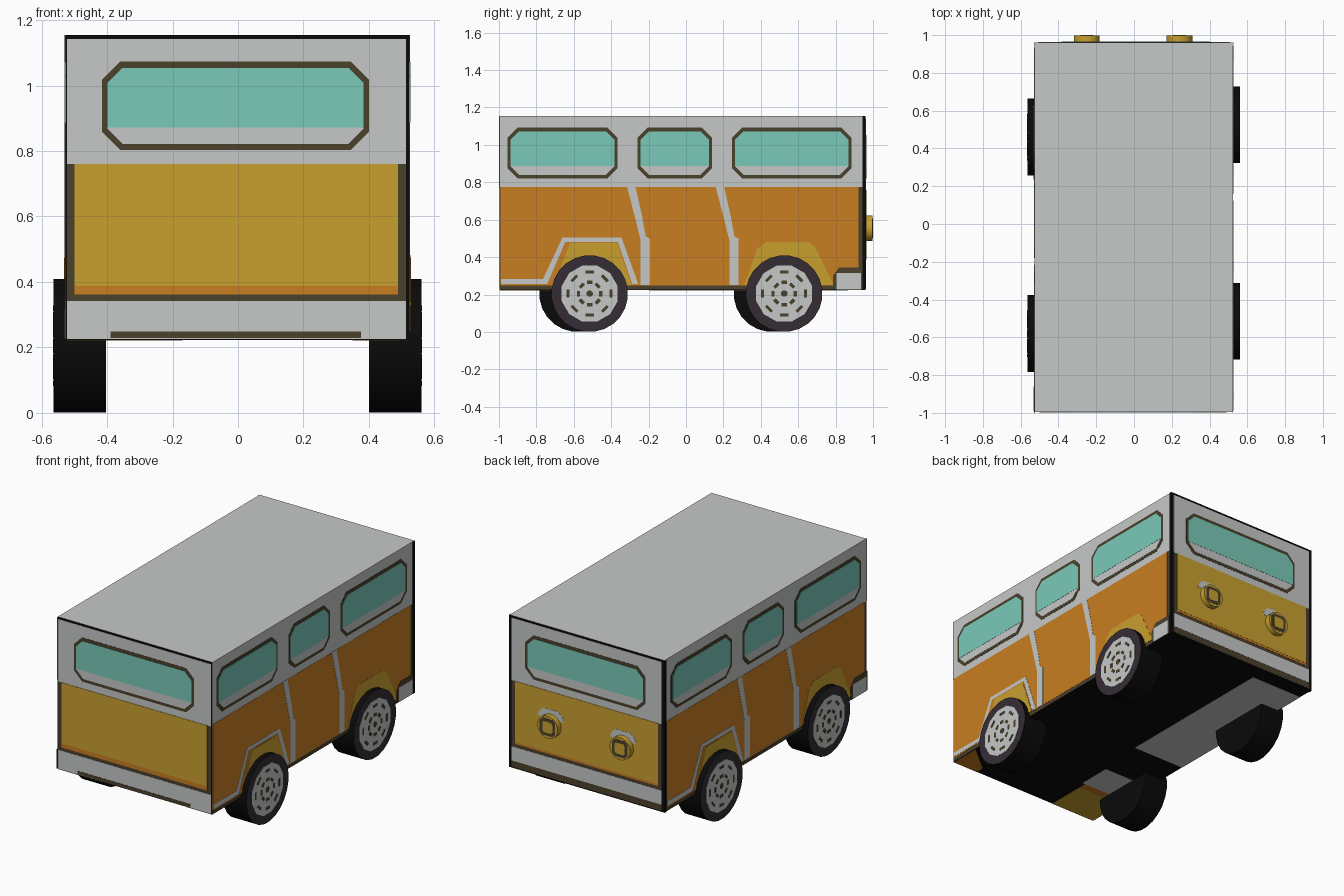
import bpy, bmesh, math
from mathutils import Vector

if "Cube" in bpy.data.objects:
    bpy.data.objects.remove(bpy.data.objects["Cube"])


def material(name, hexa):
    m = bpy.data.materials.new(name)
    lin = [((c / 255 + 0.055) / 1.055) ** 2.4 if c > 10 else c / 255 / 12.92
           for c in bytes.fromhex(hexa)]
    m.diffuse_color = (*lin, 1)
    m.use_nodes = True
    m.node_tree.nodes["Principled BSDF"].inputs["Base Color"].default_value = m.diffuse_color
    return m


GREY = material("pale grey", "c5c9c7")
TEAL = material("teal glass", "7bcaba")
ORANGE = material("orange", "c97e22")
YELLOW = material("mustard", "c9a02f")
BROWN = material("dark brown", "4b412c")
BLACK = material("black", "0a0a0a")
TYRE = material("tyre plum", "352d35")

Z0, Z1 = 0.223, 1.155
STEP = 0.0012

# Each frame maps (across, up, outward) to the world.
# The left side is the right side turned half a turn.
FRAMES = {
    "right": lambda u, v, d: (0.522 + d, u, v),
    "left": lambda u, v, d: (-0.525 - d, -0.055 - u, v),
    "front": lambda u, v, d: (u, -0.994 - d, v),
    "back": lambda u, v, d: (-u, 0.961 + d, v),
    "bottom": lambda u, v, d: (u, v, Z0 - d),
}


def finish(name, bm, mats):
    bmesh.ops.recalc_face_normals(bm, faces=bm.faces)
    me = bpy.data.meshes.new(name)
    bm.to_mesh(me)
    bm.free()
    for m in mats:
        me.materials.append(m)
    ob = bpy.data.objects.new(name, me)
    bpy.context.collection.objects.link(ob)
    return ob


def plate(name, frame, pts, mat, layer=1, base=0.0):
    """Thin prism standing on one side of the body."""
    f = FRAMES[frame]
    bm = bmesh.new()
    lo = [bm.verts.new(f(u, v, base)) for u, v in pts]
    hi = [bm.verts.new(f(u, v, base + layer * STEP)) for u, v in pts]
    bm.faces.new(lo)
    bm.faces.new(hi)
    n = len(pts)
    for i in range(n):
        j = (i + 1) % n
        bm.faces.new((lo[i], lo[j], hi[j], hi[i]))
    return finish(f"{frame}_{name}", bm, [mat])


def rect(u0, u1, v0, v1):
    return [(u0, v0), (u1, v0), (u1, v1), (u0, v1)]


def chamfered(u0, u1, v0, v1, c, cb=None):
    b = c if cb is None else cb
    pts = [(u0, v0 + b), (u0 + b, v0), (u1 - b, v0), (u1, v0 + b),
           (u1, v1 - c), (u1 - c, v1), (u0 + c, v1), (u0, v1 - c)]
    return list(dict.fromkeys(pts))


def disc(u, v, r, n):
    return [(u + r * math.cos((i + 0.5) * math.tau / n),
             v + r * math.sin((i + 0.5) * math.tau / n)) for i in range(n)]


def window(frame, u0, u1, v0, v1, sill):
    plate("window_frame", frame, chamfered(u0, u1, v0, v1, 0.055), BROWN, 2)
    plate("window_sill", frame, chamfered(u0 + .016, u1 - .016, v0 + .018, v1 - .02, 0.048), GREY, 3)
    plate("window_glass", frame, chamfered(u0 + .016, u1 - .016, sill, v1 - .02, 0.045, 0), TEAL, 4)


def cylinder(name, frame, u, v, r, d0, d1, n, side, cap):
    f = FRAMES[frame]
    bm = bmesh.new()
    ring = disc(u, v, r, n)
    a = [bm.verts.new(f(p, q, d0)) for p, q in ring]
    b = [bm.verts.new(f(p, q, d1)) for p, q in ring]
    bm.faces.new(a)
    bm.faces.new(b).material_index = 1
    for i in range(n):
        j = (i + 1) % n
        bm.faces.new((a[i], a[j], b[j], b[i])).smooth = True
    bm.normal_update()
    for e in bm.edges:
        e.smooth = all(len(fc.verts) == 4 for fc in e.link_faces)
    return finish(f"{frame}_{name}", bm, [side, cap])


def box(name, lo, hi):
    """Black box with a grey top face."""
    bm = bmesh.new()
    bmesh.ops.create_cube(bm, size=1)
    for v in bm.verts:
        v.co = Vector([lo[i] if v.co[i] < 0 else hi[i] for i in range(3)])
    bm.normal_update()
    for fc in bm.faces:
        fc.material_index = 1 if fc.normal.z > 0.5 else 0
    return finish(name, bm, [BLACK, GREY])


# Body shell and rear slab
box("body_shell", (-0.525, -0.994, Z0), (0.522, 0.945, Z1))
box("rear_slab", (-0.530, 0.944, Z0), (0.526, 0.961, Z1))

for s in ("right", "left"):
    # Side panels
    plate("lower_trim", s, rect(-0.996, 0.943, 0.226, 0.775), BROWN, 1)
    plate("lower_panel", s, rect(-0.992, 0.922, 0.248, 0.775), ORANGE, 2)
    plate("upper_panel", s, rect(-0.998, 0.945, 0.772, Z1), GREY, 1)
    for u0, u1 in ((-0.955, -0.365), (-0.26, 0.14), (0.245, 0.885)):
        window(s, u0, u1, 0.82, 1.092, 0.887)
    # Door seams
    for k, o in enumerate((0.0, 0.474)):
        plate("door_seam", s, [(-.315 + o, .775), (-.27 + o, .775), (-.235 + o, .62), (-.215 + o, .51),
                               (-.192 + o, .50), (-.192 + o, .25), (-.242 + o, .25), (-.242 + o, .49),
                               (-.275 + o, .62)], GREY, 3)
    # Wheel arches
    plate("arch_outline", s, [(-.99, .255), (-.255, .255), (-.345, .505), (-.66, .505),
                              (-.765, .282), (-.99, .282)], GREY, 3)
    plate("arch_inner", s, [(-.745, .25), (-.285, .25), (-.365, .482), (-.645, .482)], ORANGE, 4)
    plate("arch_flare", s, [(-.71, .25), (-.29, .25), (-.37, .475), (-.62, .475)], YELLOW, 5)
    plate("arch_flare", s, [(.31, .25), (.79, .25), (.69, .455), (.655, .48), (.425, .48), (.38, .44)], YELLOW, 3)
    # Bumper end
    plate("bumper_trim", s, [(.785, .226), (.943, .226), (.943, .345), (.82, .345), (.785, .30)], BROWN, 4)
    plate("bumper_end", s, rect(.805, .935, .226, .315), GREY, 5)

    # Wheels
    base = 0.038
    for y in (-0.515, 0.525):
        cylinder("wheel", s, y, 0.205, 0.205, -0.122, base, 24, BLACK, TYRE)
        plate("hubcap", s, disc(y, .205, .155, 12), GREY, 1, base)
        for r, half, t in ((.115, .022, .008), (.06, .015, .009)):
            for i in range(8):
                a = i * math.tau / 8
                c, q = math.cos(a), math.sin(a)
                plate("hub_slot", s, [(y + c * (r + p) - q * w, .205 + q * (r + p) + c * w)
                                      for p, w in rect(-t, t, -half, half)], BROWN, 2, base)
        plate("hub_centre", s, disc(y, .205, .018, 8), BROWN, 2, base)

# Front and back panels share a layout
for s, u0, u1, b0, b1 in (("front", -0.523, 0.513, 0.226, 0.342), ("back", -0.508, 0.508, 0.268, 0.355)):
    plate("upper_panel", s, rect(u0, u1, .76, 1.142), GREY, 1)
    plate("lower_trim", s, rect(u0, u1, .23, .76), BROWN, 1)
    plate("lower_stripe", s, rect(u0 + .024, u1 - .024, b1 + .02, .40), ORANGE, 2)
    plate("lower_panel", s, rect(u0 + .024, u1 - .024, .388, .76), YELLOW, 3)
    plate("bumper", s, rect(u0, u1, b0, b1), GREY, 2)
    window(s, -0.415, 0.40, 0.803, 1.073, 0.872)
plate("bumper_slot", "front", rect(-.39, .375, .228, .248), BROWN, 3)

# Headlights
for u in (-0.24, 0.25):
    plate("headlight_brow", "back", [(u - .09, .595), (u - .075, .63), (u - .05, .65), (u + .05, .65),
                                     (u + .075, .63), (u + .09, .595)], GREY, 4)
    cylinder("headlight", "back", u, 0.555, 0.07, 0, 0.0365, 16, YELLOW, YELLOW)
    plate("headlight_ring", "back", chamfered(u - .052, u + .052, .503, .607, .018), BROWN, 1, 0.0365)
    plate("headlight_lens", "back", chamfered(u - .034, u + .034, .521, .589, .01), YELLOW, 2, 0.0365)

# Underside patches
for name, r, m in (("long_panel", (-.525, -.17, -.195, .865), GREY),
                   ("small_panel", (-.41, -.20, -.70, -.49), GREY),
                   ("orange_strip", (-.525, -.22, -.75, -.70), ORANGE),
                   ("orange_edge", (-.525, -.41, -.70, -.49), ORANGE),
                   ("mustard_panel", (-.525, -.22, -.994, -.75), YELLOW)):
    plate(name, "bottom", rect(*r), m, 1)
plate("orange_corner", "bottom", [(.52, -.994), (.52, -.80), (.35, -.94), (.35, -.994)], ORANGE, 1)
